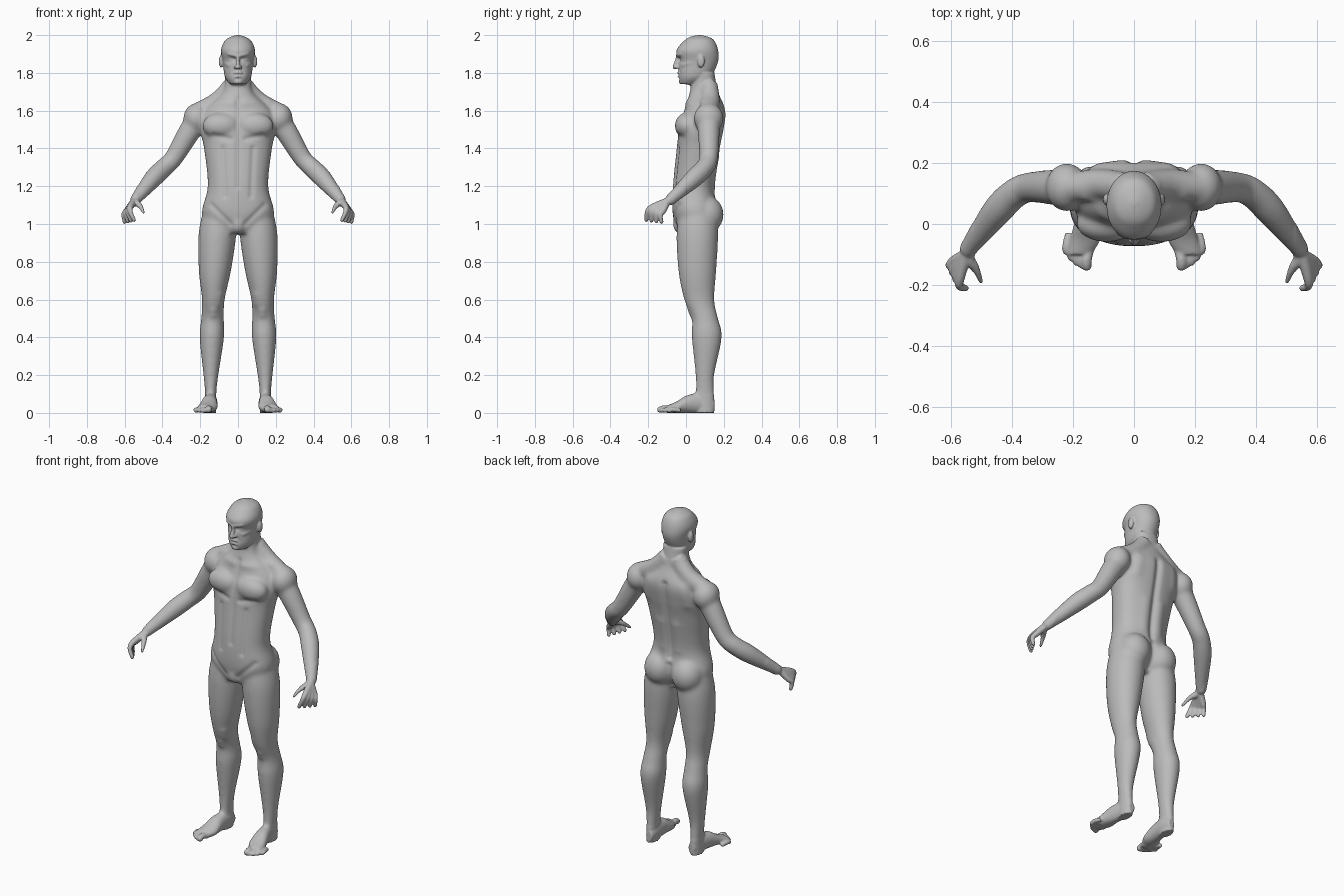
import bpy
import bmesh
import math
from mathutils import Matrix, Vector

cube = bpy.data.objects.get("Cube")
if cube:
    bpy.data.objects.remove(cube, do_unlink=True)

bm = bmesh.new()


def dense(rows, steps=5):
    """Smoothly interpolate between rows of numbers."""
    out = []
    last = len(rows) - 1
    for i in range(last):
        before, start = rows[max(i - 1, 0)], rows[i]
        end, after = rows[i + 1], rows[min(i + 2, last)]
        for k in range(steps):
            t = k / steps
            row = []
            for p, q, r, s in zip(before, start, end, after):
                slope_in, slope_out = (r - p) / 2, (s - q) / 2
                ease = t * t * (3 - t - t)
                row.append(q + (r - q) * ease + slope_in * t * (1 - t) ** 2
                           - slope_out * t * t * (1 - t))
            out.append(row)
    out.append(list(rows[last]))
    return out


def skin(rings):
    """Bridge rings of points into a closed shell."""
    loops = [[bm.verts.new(point) for point in ring] for ring in rings]
    for lower, upper in zip(loops, loops[1:]):
        for i in range(len(lower)):
            j = (i + 1) % len(lower)
            bm.faces.new((lower[i], lower[j], upper[j], upper[i]))
    bm.faces.new(loops[0][::-1])
    bm.faces.new(loops[-1])


def loft(rows, depth_axis, side=1, power=2, count=40):
    """Rows of x, y, z, half width, half depth; no point goes underground."""
    rings = []
    for x, y, z, half_width, half_depth in dense(rows):
        ring = []
        for i in range(count):
            angle = math.tau * i / count
            c, s = math.cos(angle), math.sin(angle)
            u = math.copysign(abs(c) ** (2 / power), c) * half_width
            v = math.copysign(abs(s) ** (2 / power), s) * half_depth
            point = Vector((x + u, y, z)) + depth_axis * v
            ring.append((point.x * side, point.y, max(point.z, 0)))
        rings.append(ring)
    skin(rings)


def stack(rows, power):
    """Central loft from rows of z, half width, front y, back y."""
    loft([(0, (front + back) / 2, z, width, (back - front) / 2)
          for z, width, front, back in rows], depth, power=power)


def ball(center, radii, side=1):
    x, y, z = center
    place = Matrix.Translation((x * side, y, z))
    bmesh.ops.create_icosphere(bm, subdivisions=3, radius=1,
                               matrix=place @ Matrix.Diagonal((*radii, 1)))


def tube(rows, side=1, count=20):
    """Round limb through rows of x, y, z, radius, with a rounded tip."""
    rows = dense(rows)
    points = [Vector(row[:3]) for row in rows]
    rings = []
    for i, point in enumerate(points):
        along = points[min(i + 1, len(points) - 1)] - points[max(i - 1, 0)]
        u = along.cross(across).normalized()
        v = along.cross(u).normalized()
        ring = []
        for k in range(count):
            angle = math.tau * k / count
            rim = point + (u * math.cos(angle) + v * math.sin(angle)) * rows[i][-1]
            ring.append((rim.x * side, rim.y, rim.z))
        rings.append(ring)
    skin(rings)
    tip_radius = rows[-1][-1]
    ball(points[-1], (tip_radius, tip_radius, tip_radius), side)


across, depth, up = Matrix.Identity(3)

# Torso and neck
stack([(.95, .1, -.04, .12), (1.05, .19, -.07, .17), (1.2, .16, -.07, .15),
       (1.4, .18, -.05, .18), (1.5, .2, -.04, .2), (1.6, .18, -.01, .21),
       (1.7, .08, .02, .17), (1.8, .07, .04, .15)], 2.3)

# Head, nose and groin
stack([(1.74, .04, -.03, .06), (1.78, .07, -.04, .13), (1.86, .08, -.04, .17),
       (1.92, .09, -.05, .17), (1.97, .07, -.01, .15), (1.99, .04, .02, .12),
       (2, .01, .06, .08)], 2.1)
tube([(0, -.04, 1.9, .008), (0, -.06, 1.83, .012)])
ball((0, -.04, 1), (.04, .03, .05))

# Leg rows are z, half width, half depth, y; the legs lean inward with height
leg = [(.145 - .04 * z * z, y, z, width, thick) for z, width, thick, y in (
    (1.1, .08, .09, .06), (.95, .1, .11, .06), (.75, .085, .1, .06),
    (.6, .06, .08, .07), (.5, .06, .07, .1), (.4, .065, .08, .11),
    (.2, .04, .05, .1), (.1, .03, .05, .1), (0, .03, .05, .1))]
arm = [(.2, .12, 1.57, .06), (.25, .12, 1.5, .06), (.34, .12, 1.35, .05),
       (.39, .1, 1.3, .05), (.45, .04, 1.24, .05), (.54, -.08, 1.13, .03)]
foot = [(.14, .15, .04, .02, .03), (.14, .1, .05, .03, .05), (.15, .02, .05, .04, .05),
        (.16, -.05, .03, .05, .03), (.18, -.1, .02, .04, .02)]
wrist = Vector((.55, -.1, 1.12))
index_knuckle, little_knuckle = Vector((.57, -.18, 1.09)), Vector((.59, -.12, 1.07))
index_reach, little_reach = Vector((-.02, -.03, -.07)), Vector((.01, -.01, -.06))
finger_bulge = Vector((.01, -.01, .01))

for side in (1, -1):
    loft(leg, depth, side)
    loft(foot, up, side)
    tube(arm, side)

    # Shoulder, neck slope, chest, buttock, ear and nostril
    ball((.22, .12, 1.56), (.07, .08, .08), side)
    tube([(.03, .12, 1.73, .05), (.11, .13, 1.65, .05), (.2, .12, 1.6, .05)], side)
    ball((.09, 0, 1.52), (.1, .06, .07), side)
    ball((.09, .11, 1.05), (.09, .09, .1), side)
    ball((.09, .08, 1.86), (.012, .02, .034), side)
    ball((.012, -.05, 1.83), (.01, .01, .01), side)

    # Fingers fan from the wrist; their roots make the palm
    for i in range(4):
        knuckle = index_knuckle.lerp(little_knuckle, i / 3)
        reach = index_reach.lerp(little_reach, i / 3)
        middle = knuckle + reach / 2 + finger_bulge
        tube([(*wrist, .02), (*knuckle, .016), (*middle, .013),
              (*(knuckle + reach), .011)], side)
    tube([(*wrist, .02), (.52, -.14, 1.1, .017), (.5, -.19, 1.06, .012)], side)

    # Toes shorten towards the outside
    for i in range(5):
        radius = .012 if i else .017
        x, y = .155 + .017 * i, .003 * i * i - .137
        tube([(x - .01, y + .06, radius, radius),
              (x, y + .02, radius * 1.4, radius), (x, y, radius, radius)], side)

# Fuse all parts into one skin
bmesh.ops.recalc_face_normals(bm, faces=bm.faces)
mesh = bpy.data.meshes.new("body")
bm.to_mesh(mesh)
bm.free()
body = bpy.data.objects.new("body", mesh)
bpy.context.collection.objects.link(body)
fuse = body.modifiers.new("fuse", "REMESH")
fuse.mode = "VOXEL"
fuse.voxel_size = .005
graph = bpy.context.evaluated_depsgraph_get()
fused = bpy.data.meshes.new_from_object(body.evaluated_get(graph))
body.modifiers.clear()
body.data = fused

bm = bmesh.new()
bm.from_mesh(fused)


def relax(verts, times):
    for _ in range(times):
        bmesh.ops.smooth_vert(bm, verts=verts, factor=.5,
                              use_axis_x=True, use_axis_y=True, use_axis_z=True)


def is_detailed(point):
    """Head, feet and hands keep their finer shapes."""
    return point.z > 1.74 or point.z < .09 or abs(point.x) > .53


relax([vert for vert in bm.verts if not is_detailed(vert.co)], 32)
relax(bm.verts[:], 3)

FRONT, BACK = -1, 1


def carve(facing, height, width, strokes):
    """Raise or sink mirrored strokes, given as x, z to x, z, on one face of the body."""
    bm.normal_update()
    for start_x, start_z, end_x, end_z in strokes:
        start = Vector((start_x, start_z))
        line = Vector((end_x, end_z)) - start
        low, high = min(start_z, end_z) - 3 * width, max(start_z, end_z) + 3 * width
        for vert in bm.verts:
            turned = vert.normal.y * facing
            if turned > 0 and low < vert.co.z < high:
                offset = Vector((abs(vert.co.x), vert.co.z)) - start
                t = min(max(offset.dot(line) / line.length_squared, 0), 1)
                away = (offset - line * t).length / width
                vert.co += vert.normal * (height * turned * math.exp(-away * away))


# Spine and buttock cleft, then back muscles
carve(BACK, -.014, .02, [(0, 1.6, 0, 1.15), (0, 1.1, 0, .97)])
carve(BACK, .006, .03, [(.05, 1.35, .05, 1.2), (.12, 1.6, .13, 1.5)])
# Chest, belly and groin lines
carve(FRONT, -.006, .015, [(0, 1.66, 0, 1.2), (.04, 1.45, .13, 1.47),
                           (.08, 1.4, .07, 1.15), (.14, 1.1, .04, 1)])
# Collarbone, knee and inner thigh
carve(FRONT, .006, .02, [(.03, 1.64, .16, 1.65), (.13, .54, .13, .52), (.09, .62, .09, .58)])
# Eye sockets
carve(FRONT, -.012, .012, [(.02, 1.87, .04, 1.87)])
# Eyes, brows, cheeks, lips and chin
carve(FRONT, .006, .008, [(.03, 1.87, .04, 1.87), (.01, 1.89, .05, 1.9), (.05, 1.84, .07, 1.85),
                          (0, 1.8, .02, 1.8), (0, 1.78, .01, 1.78), (0, 1.75, .01, 1.75)])
# Mouth and the folds around it
carve(FRONT, -.006, .006, [(0, 1.79, .02, 1.79), (0, 1.77, .01, 1.77), (.02, 1.82, .03, 1.8)])
relax(bm.verts[:], 1)

for face in bm.faces:
    face.smooth = True
bm.to_mesh(fused)
bm.free()

# Single grey skin colour
grey = bpy.data.materials.new("clay_grey")
grey.use_nodes = True
colour = (.5, .5, .5, 1)
grey.diffuse_color = colour
grey.node_tree.nodes["Principled BSDF"].inputs["Base Color"].default_value = colour
fused.materials.clear()
fused.materials.append(grey)
